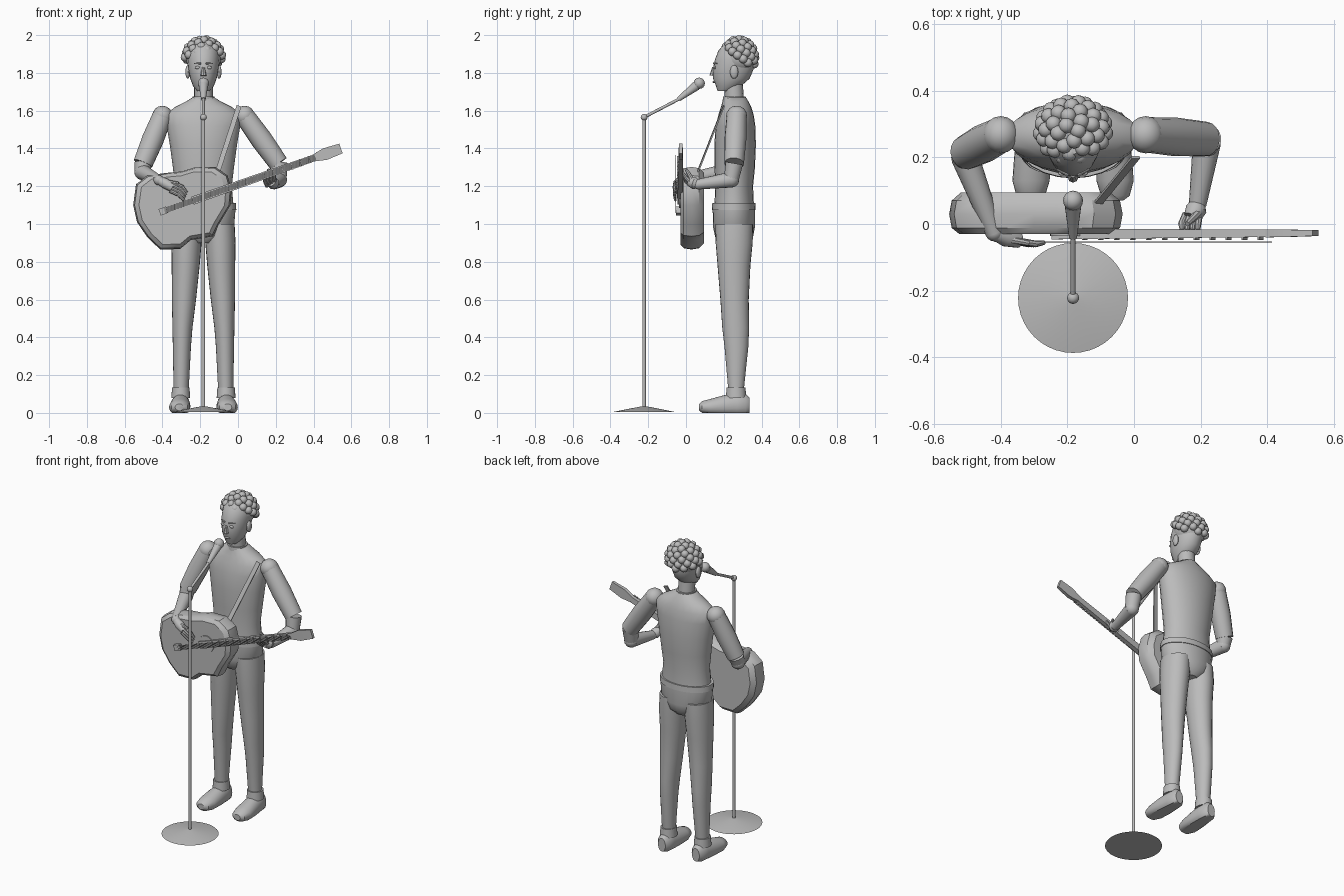
import bpy, bmesh, math
from mathutils import Vector, Matrix

cube = bpy.data.objects.get("Cube")
if cube:
    bpy.data.objects.remove(cube, do_unlink=True)

grey = bpy.data.materials.new("plain grey")
grey.use_nodes = True
COLOUR = (0.5, 0.5, 0.5, 1)
grey.diffuse_color = COLOUR
grey.node_tree.nodes["Principled BSDF"].inputs["Base Color"].default_value = COLOUR

CX = -0.183  # centre line of the figure
parts = []


def finish(name, bm):
    bmesh.ops.recalc_face_normals(bm, faces=bm.faces)
    mesh = bpy.data.meshes.new(name)
    bm.to_mesh(mesh)
    bm.free()
    mesh.materials.append(grey)
    obj = bpy.data.objects.new(name, mesh)
    bpy.context.collection.objects.link(obj)
    parts.append(obj)
    return obj


def skin(name, rings):
    """Join equal-length rings of points and cap both ends."""
    bm = bmesh.new()
    loops = [[bm.verts.new(p) for p in ring] for ring in rings]
    n = len(loops[0])
    for a, b in zip(loops, loops[1:]):
        for i in range(n):
            j = (i + 1) % n
            bm.faces.new((a[i], a[j], b[j], b[i]))
    bm.faces.new(loops[0])
    bm.faces.new(loops[-1])
    return finish(name, bm)


def circle(n=24):
    return [(math.cos(math.tau * i / n), math.sin(math.tau * i / n)) for i in range(n)]


def loft(name, rings):
    """Stacked ellipses: x, y, z, x radius, y radius."""
    skin(name, [[(x + a * c, y + b * s, z) for c, s in circle()] for x, y, z, a, b in rings])


def limb(name, stations, n=16):
    """Round tube through (point, radius) stations."""
    pts = [Vector(p) for p, r in stations]
    rings = []
    for i, (p, r) in enumerate(stations):
        d = pts[min(i + 1, len(pts) - 1)] - pts[max(i - 1, 0)]
        rot = d.to_track_quat('Z', 'Y')
        rings.append([pts[i] + rot @ Vector((r * c, r * s, 0)) for c, s in circle(n)])
    skin(name, rings)


def rod(name, p, q, r, r2=None, n=16):
    limb(name, [(p, r), (q, r if r2 is None else r2)], n)


def ball(name, centre, radii, n=16):
    bm = bmesh.new()
    bmesh.ops.create_uvsphere(bm, u_segments=n, v_segments=n // 2, radius=1,
                              matrix=Matrix.Translation(centre) @ Matrix.Diagonal((*radii, 1)))
    finish(name, bm)


def beam(name, stations):
    """Rectangular bar through (point, width, depth) stations."""
    pts = [Vector(s[0]) for s in stations]
    d = (pts[-1] - pts[0]).normalized()
    side = d.cross(Vector((0, 1, 0))).normalized()
    up = side.cross(d)
    skin(name, [[p + side * w / 2 * a + up * h / 2 * b for a, b in ((1, 1), (-1, 1), (-1, -1), (1, -1))]
                for p, (_, w, h) in zip(pts, stations)])


# Trunk
loft("torso", [(CX, .255, 1.09, .16, .105), (CX, .255, 1.2, .15, .1), (CX, .258, 1.3, .162, .107),
               (CX, .26, 1.42, .178, .11), (CX, .262, 1.52, .195, .105), (CX, .265, 1.58, .2, .093),
               (CX, .265, 1.62, .15, .08), (CX, .262, 1.65, .09, .068), (CX, .258, 1.67, .058, .06)])
loft("belt", [(CX, .253, 1.075, .174, .116), (CX, .253, 1.11, .172, .114)])
loft("hips", [(CX, .255, .9, .06, .07), (CX, .255, .93, .12, .1), (CX, .254, .98, .162, .11),
              (CX, .253, 1.08, .17, .112)])
loft("collar", [(CX, .256, 1.64, .062, .063), (CX, .256, 1.675, .058, .06)])
rod("neck", (CX, .257, 1.65), (CX, .25, 1.76), .05)

# Legs and shoes
for s, side in ((-1, "right"), (1, "left")):
    loft(side + "_leg", [(CX + s * dx, y, z, a, b) for dx, y, z, a, b in (
        (.085, .255, 1.0, .08, .1), (.09, .255, .9, .08, .098), (.094, .254, .78, .074, .087),
        (.103, .257, .6, .064, .075), (.111, .263, .45, .053, .071), (.114, .267, .35, .048, .063),
        (.118, .265, .12, .04, .041))])
    loft(side + "_ankle_cuff", [(CX + s * .12, .265, .08, .05, .054), (CX + s * .12, .265, .135, .046, .05)])
    skin(side + "_shoe", [[(CX + s * dx + a * c, y, max(z + b * t, 0)) for c, t in circle()]
                          for dx, y, z, a, b in (
        (.128, .07, .03, .022, .018), (.127, .085, .03, .043, .032), (.126, .13, .03, .056, .044),
        (.123, .2, .035, .054, .058), (.12, .27, .04, .048, .065), (.12, .315, .04, .042, .06),
        (.12, .335, .04, .026, .042))])

# Head and face
loft("head", [(CX, .205, 1.705, .033, .038), (CX, .225, 1.73, .055, .066), (CX, .24, 1.77, .07, .097),
              (CX, .25, 1.82, .08, .108), (CX, .258, 1.87, .085, .105), (CX, .265, 1.92, .08, .093),
              (CX, .27, 1.96, .05, .06)])
rod("nose", (CX, .146, 1.83), (CX, .14, 1.785), .007, .016, 8)
ball("mouth", (CX, .149, 1.752), (.022, .008, .006))
for s, side in ((-1, "right"), (1, "left")):
    ball(side + "_eye", (CX + s * .031, .152, 1.828), (.014, .007, .008))
    rod(side + "_eyebrow", (CX + s * .014, .146, 1.85), (CX + s * .05, .164, 1.85), .005, .003, 8)
    ball(side + "_ear", (CX + s * .083, .255, 1.805), (.013, .022, .036))

# Curly hair: a cap covered in evenly spread curls
ball("hair_cap", (CX, .28, 1.882), (.094, .09, .092), 24)
curls = bmesh.new()
COUNT = 80
for i in range(COUNT):
    nz = 1 - 2 * (i + .5) / COUNT
    turn = i * math.pi * (3 - math.sqrt(5))
    flat = math.sqrt(1 - nz * nz)
    nx, ny = flat * math.cos(turn), flat * math.sin(turn)
    if nz > -.1 - .4 * ny:
        spot = (CX + .098 * nx, .28 + .086 * ny, 1.88 + .097 * nz)
        bmesh.ops.create_icosphere(curls, subdivisions=2, radius=.024, matrix=Matrix.Translation(spot))
finish("hair_curls", curls)

# Arms
ARMS = {"right": ((-.4, .268, 1.572), (-.503, .215, 1.32), (-.507, .2, 1.275), (-.42, -.025, 1.232)),
        "left": ((.035, .268, 1.572), (.215, .255, 1.32), (.218, .24, 1.235), (.192, .065, 1.21))}
for side, (shoulder, cuff, elbow, wrist) in ARMS.items():
    ball(side + "_shoulder", shoulder, (.054, .056, .054))
    mid = Vector(shoulder).lerp(Vector(cuff), .5)
    limb(side + "_upper_arm", [(shoulder, .053), (mid, .058), (cuff, .052)])
    ball(side + "_elbow", elbow, (.042, .042, .042))
    rod(side + "_elbow_bend", cuff, elbow, .047, .04)
    rod(side + "_forearm", elbow, wrist, .042, .027)
    ball(side + "_wrist", wrist, (.027, .027, .027))

# Hands
limb("right_palm", [((-.42, -.025, 1.232), .022), ((-.385, -.04, 1.215), .028), ((-.345, -.05, 1.19), .022)])
limb("left_palm", [((.192, .065, 1.21), .022), ((.187, .045, 1.215), .032), ((.175, .02, 1.225), .026)])
for i in range(4):
    k = i * .014
    limb("right_finger", [((-.36 + k / 2, -.052, 1.175 + k), .01), ((-.315 + k / 2, -.06, 1.155 + k), .01),
                          ((-.285 + k / 3, -.056, 1.125 + k), .007)], 8)
    limb("left_finger", [((.155 + k, .03, 1.2 + k / 3), .01), ((.142 + k * 1.2, .0, 1.225 + k / 2), .01),
                         ((.145 + k * 1.1, -.02, 1.255 + k / 2), .007)], 8)
rod("right_thumb", (-.385, -.045, 1.225), (-.315, -.058, 1.215), .012, .008, 8)
limb("left_thumb", [((.2, .04, 1.22), .013), ((.175, .015, 1.265), .011), ((.16, .0, 1.29), .008)], 8)

# Guitar body: faceted outline with softened front and back rims
OUTLINE = [(-.555, 1.1), (-.54, 1.21), (-.48, 1.257), (-.385, 1.27), (-.3, 1.278), (-.228, 1.3),
           (-.12, 1.302), (-.055, 1.257), (-.034, 1.18), (-.04, 1.1), (-.1, 1.0), (-.132, .935),
           (-.25, .915), (-.307, .867), (-.412, .865), (-.48, .93), (-.535, 1.01)]
MX, MZ = -.3, 1.09
skin("guitar_body", [[(MX + (x - MX) * k, y, MZ + (z - MZ) * k) for x, z in OUTLINE]
                     for y, k in ((-.03, .88), (-.012, .97), (.03, 1), (.07, .97), (.095, .86))])


def on_neck(x, y, off=0):
    """Point on the sloping string line, shifted across it by off."""
    return (x - off * .332, y, 1.072 + (x + .386) * .352 + off * .943)


# Guitar neck, frets and fittings
rod("sound_hole", on_neck(-.2, -.028), on_neck(-.2, -.036), .052, n=24)
beam("guitar_neck", [(on_neck(-.24, -.03), .044, .032), (on_neck(.41, -.028), .036, .022)])
beam("headstock", [(on_neck(.4, -.028), .036, .024), (on_neck(.46, -.028), .064, .022),
                   (on_neck(.545, -.027), .054, .018)])
beam("bridge", [(on_neck(-.415, -.04), .036, .028), (on_neck(-.375, -.04), .036, .028)])
for i in range(12):
    x = -.15 + i * .048
    beam("fret", [(on_neck(x, -.043), .04, .01), (on_neck(x + .004, -.043), .04, .01)])
for i in range(6):
    off = (i - 2.5) * .005
    rod("string", on_neck(-.39, -.054, off), on_neck(.41, -.054, off), .0015, n=6)
beam("shoulder_strap", [((.005, .2, 1.625), .026, .008), ((-.11, .06, 1.27), .026, .008)])

# Microphone and stand
SY = -.222
rod("stand_base", (CX, SY, .005), (CX, SY, .035), .165, .012, 40)
rod("stand_pole", (CX, SY, .02), (CX, SY, 1.565), .0095)
ball("stand_joint", (CX, SY, 1.565), (.018, .018, .018))
rod("boom", (CX, SY, 1.565), (CX, -.03, 1.665), .008)
rod("microphone_handle", (CX, -.04, 1.66), (CX, .055, 1.732), .012, .025)
ball("microphone_head", (CX, .07, 1.745), (.03, .03, .03))

# Smooth rounded surfaces, keep sharp rims
bpy.ops.object.select_all(action='DESELECT')
for obj in parts:
    obj.select_set(True)
bpy.context.view_layer.objects.active = parts[0]
bpy.ops.object.shade_smooth_by_angle(angle=math.radians(35))
